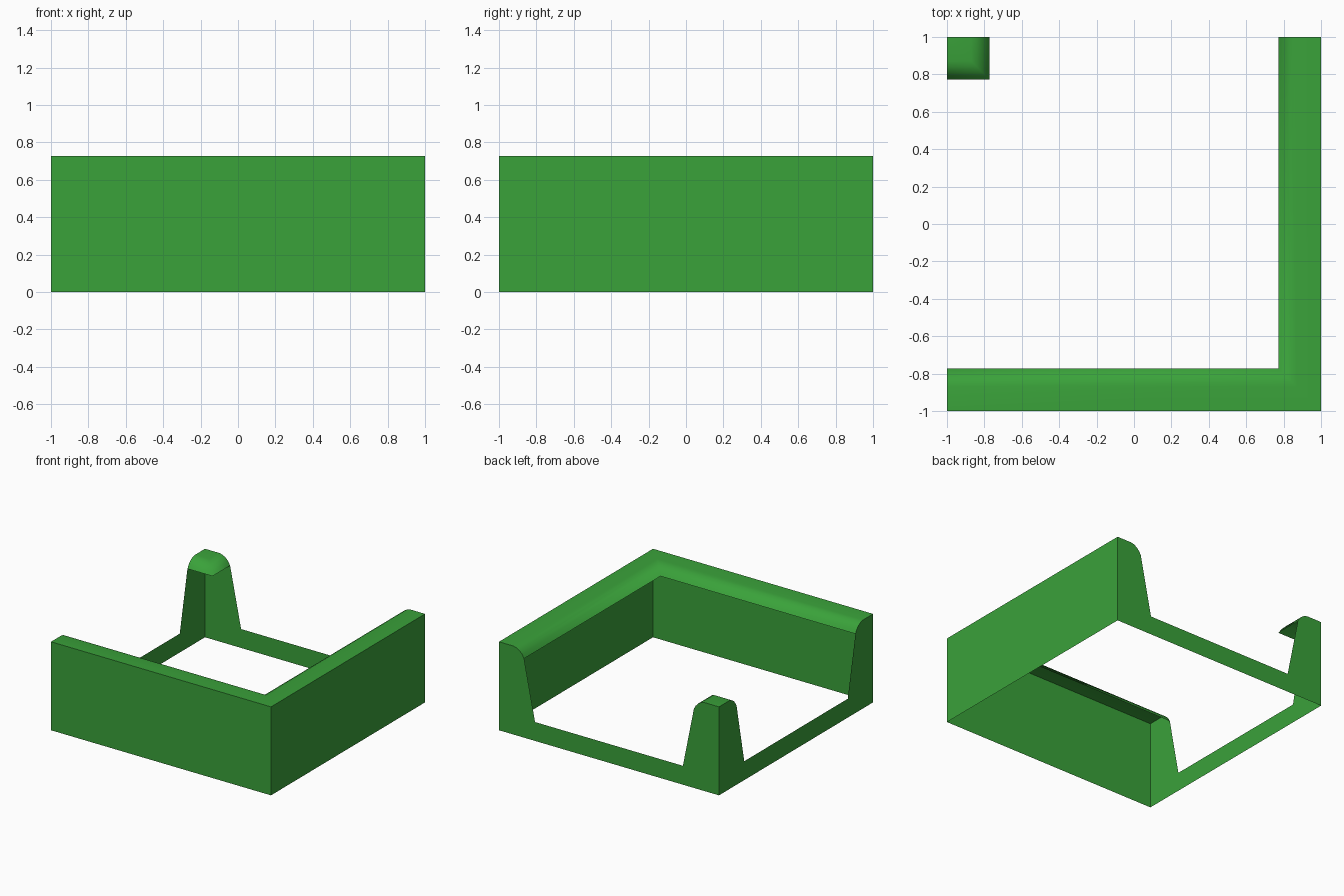
import bpy, bmesh

if "Cube" in bpy.data.objects:
    bpy.data.objects.remove(bpy.data.objects["Cube"])

H = 0.727      # overall height
SILL = 0.155   # height of the low strip on the open sides
# lip cross-section: (distance in from the outer face, height)
LIP = [(0, H), (0.13, H), (0.16, 0.721), (0.187, 0.705), (0.211, 0.68), (0.228, 0.65)]

green = bpy.data.materials.new("green")
green.diffuse_color = (0.042, 0.36, 0.042, 1)
green.use_nodes = True
green.node_tree.nodes["Principled BSDF"].inputs["Base Color"].default_value = green.diffuse_color


def make(name, faces, smooth=False):
    """Object from a list of faces, each a list of points."""
    bm = bmesh.new()
    for pts in faces:
        bm.faces.new([bm.verts.new(p) for p in pts])
    bmesh.ops.remove_doubles(bm, verts=bm.verts, dist=1e-5)
    bmesh.ops.dissolve_degenerate(bm, edges=bm.edges, dist=1e-5)
    bm.normal_update()
    for f in bm.faces:
        f.smooth = smooth
        if smooth and f.normal.z < 0:
            f.normal_flip()
    me = bpy.data.meshes.new(name)
    bm.to_mesh(me)
    bm.free()
    me.materials.append(green)
    ob = bpy.data.objects.new(name, me)
    bpy.context.collection.objects.link(ob)


def sweep(name, path):
    """Skin the lip profile along an inset path."""
    rows = [[(x, y, z) for x, y in path(d)] for d, z in LIP]
    faces = []
    for a, b in zip(rows, rows[1:]):
        for i in range(len(a) - 1):
            quad = []
            for p in (a[i], a[i + 1], b[i + 1], b[i]):
                if p not in quad:
                    quad.append(p)
            if len(quad) > 2:
                faces.append(quad)
    make(name, faces, True)


# solid outer walls (single skins)
make("front_wall", [[(-1, -1, 0), (1, -1, 0), (1, -1, H), (-1, -1, H)]])
make("right_wall", [[(1, -1, 0), (1, 1, 0), (1, 1, H), (1, -1, H)]])

# notched panels on the two open sides
side = [(1 - d, z) for d, z in LIP] + [(0.672, SILL)]
outline = [(-1, 0), (1, 0)] + side + [(-u, z) for u, z in reversed(side)]
make("back_panel", [[(-u, 1, z) for u, z in outline]])
make("left_panel", [[(-1, -u, z) for u, z in outline]])

# rounded lips: L-shaped wall top and corner post cap
sweep("wall_lip", lambda d: [(-1, -1 + d), (1 - d, -1 + d), (1 - d, 1)])
sweep("post_cap", lambda d: [(-1 + d, 1), (-1 + d, 1 - d), (-1, 1 - d)])
